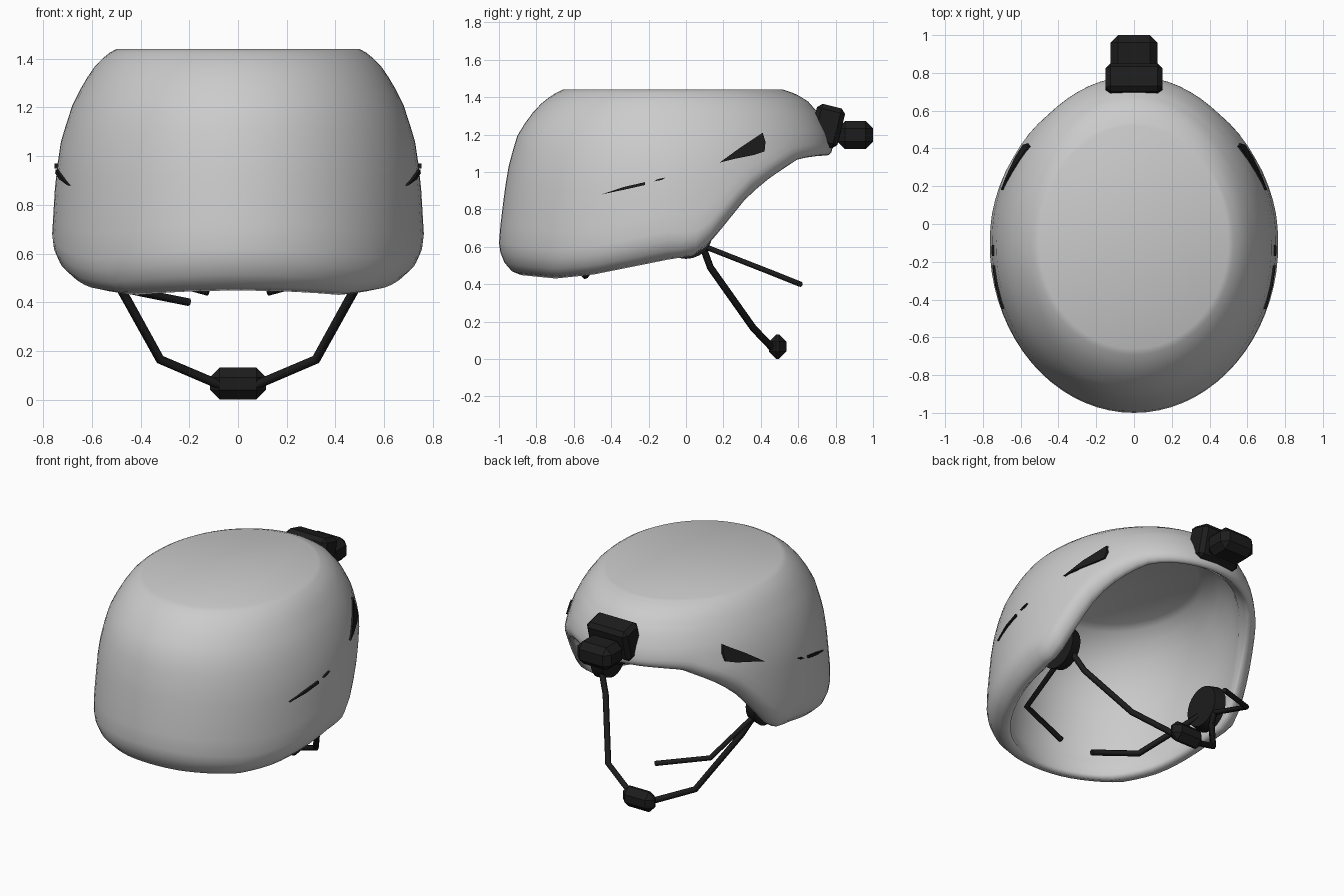
import bpy, bmesh
from math import sin, cos, pi, sqrt, radians

if "Cube" in bpy.data.objects:
    bpy.data.objects.remove(bpy.data.objects["Cube"])

CY = -0.1      # centre of the shell ellipse
N = 72         # segments around the shell
TOP = 1.44

# height, half width, reach towards +y, reach towards -y
PROFILE = [(0.40, .765, .90, .90), (0.65, .765, .90, .90), (0.9, .75, .90, .87),
           (1.05, .73, .90, .845), (1.2, .685, .87, .80), (1.3, .635, .82, .735),
           (1.38, .58, .75, .66), (1.42, .535, .68, .60), (1.44, .50, .62, .56)]
# lower edge of the shell: y, z
EDGE = [(-1, .47), (-.9, .45), (-.7, .43), (-.5, .45), (-.1, .53), (.05, .555), (.12, .61),
        (.33, .87), (.45, .97), (.6, 1.07), (.7, 1.085), (.8, 1.09)]

black = bpy.data.materials.new("black")
black.diffuse_color = (0.012, 0.012, 0.012, 1)
black.use_nodes = True
black.node_tree.nodes["Principled BSDF"].inputs["Base Color"].default_value = black.diffuse_color


def lerp_table(table, k):
    if k <= table[0][0]:
        return table[0][1:]
    for a, b in zip(table, table[1:]):
        if k <= b[0]:
            t = (k - a[0]) / (b[0] - a[0])
            return tuple(p + (q - p) * t for p, q in zip(a[1:], b[1:]))
    return table[-1][1:]


def point(ang, z, inset=0.0):
    rx, rf, rb = lerp_table(PROFILE, z)
    ry = rf if sin(ang) > 0 else rb
    return (rx - inset) * cos(ang), CY + (ry - inset) * sin(ang)


def edge_z(ang, inset=0.0):
    z = 0.6
    for _ in range(30):
        z = 0.5 * z + 0.5 * lerp_table(EDGE, point(ang, z, inset)[1])[0]
    return z


def finish(name, bm, mat=None, angle=50):
    bmesh.ops.recalc_face_normals(bm, faces=bm.faces)
    me = bpy.data.meshes.new(name)
    bm.to_mesh(me)
    bm.free()
    ob = bpy.data.objects.new(name, me)
    bpy.context.collection.objects.link(ob)
    if mat:
        me.materials.append(mat)
    bpy.ops.object.select_all(action='DESELECT')
    ob.select_set(True)
    bpy.context.view_layer.objects.active = ob
    bpy.ops.object.shade_smooth_by_angle(angle=radians(angle))
    return ob


# Shell: each column runs up the inside, round the rim, and up the outside
def shell_column(ang):
    front = max(0.0, sin(ang))
    s = 1 - 0.65 * front ** 0.7
    col = []
    INNER_TOP = TOP - 0.09
    z0 = edge_z(ang, .13 * s) + .06 * s
    for t in (1, .97, .9, .8, .65, .5, .35, .2, .1):
        z = z0 + (INNER_TOP - z0) * t
        x, y = point(ang, min(z + .09 * t, TOP), .10)
        col.append((x, y, z))
    for inset, lift in ((.145, .025), (.12, 0), (.07, .012), (.03, .05), (.008, .10), (0, .15)):
        zb = edge_z(ang, inset * s) + lift * s
        x, y = point(ang, zb, inset * s)
        col.append((x, y, zb))
    z0 = col[-1][2]
    for t in (.12, .25, .38, .5, .6, .7, .78, .85, .91, .95, .98, 1):
        z = z0 + (TOP - z0) * t
        x, y = point(ang, z)
        col.append((x, y, z))
    return col


bm = bmesh.new()
cols = [[bm.verts.new(p) for p in shell_column(2 * pi * i / N)] for i in range(N)]
for i in range(N):
    a, b = cols[i], cols[(i + 1) % N]
    for j in range(len(a) - 1):
        bm.faces.new((a[j], b[j], b[j + 1], a[j + 1]))
for k in (0, -1):
    bm.faces.new([c[k] for c in cols])
finish("helmet_shell", bm, None, 70)


# Chamfered blocks: lamp, lamp mount, chin buckle
def block(name, loc, size, chamfer, tilt=0, segments=2):
    bm = bmesh.new()
    bmesh.ops.create_cube(bm, size=1)
    bmesh.ops.scale(bm, vec=size, verts=bm.verts)
    bmesh.ops.bevel(bm, geom=bm.edges[:], offset=chamfer, segments=segments,
                    profile=0.5, affect='EDGES')
    ob = finish(name, bm, black, 35)
    ob.location = loc
    ob.rotation_euler.x = radians(tilt)
    return ob


block("lamp_mount", (0, .755, 1.245), (.30, .155, .22), .025, -14, 1)
block("lamp_body", (0, .905, 1.197), (.25, .19, .15), .04, 0, 1)
block("chin_buckle", (0, .49, .066), (.23, .095, .132), .04, 0, 1)


# Straps
def strap(name, pts, radius=.019):
    cu = bpy.data.curves.new(name, 'CURVE')
    cu.dimensions = '3D'
    cu.bevel_depth = radius
    cu.bevel_resolution = 1
    cu.use_fill_caps = True
    sp = cu.splines.new('POLY')
    sp.points.add(len(pts) - 1)
    for p, co in zip(sp.points, pts):
        p.co = (*co, 1)
    cu.materials.append(black)
    bpy.context.collection.objects.link(bpy.data.objects.new(name, cu))


# Raised trim plate that follows the shell side; outline in (y, z)
def trim(name, side, outline):
    def x_at(y, z):
        rx, rf, rb = lerp_table(PROFILE, z)
        r = rf if y > CY else rb
        return rx * sqrt(1 - ((y - CY) / r) ** 2)
    bm = bmesh.new()
    outer, inner = [[bm.verts.new((side * (x_at(y, z) + d), y, z)) for y, z in outline]
                    for d in (.012, -.03)]
    bm.faces.new(outer)
    bm.faces.new(inner)
    n = len(outline)
    for i in range(n):
        j = (i + 1) % n
        bm.faces.new((outer[i], outer[j], inner[j], inner[i]))
    finish(name, bm, black, 30)


for side, tag in ((1, "right"), (-1, "left")):
    strap("chin_strap_" + tag, [(side * x, y, z) for x, y, z in
          ((.60, .05, .70), (.555, .09, .60), (.50, .13, .49), (.32, .36, .165), (.05, .47, .05))])
    strap("nape_strap_" + tag, [(side * x, y, z) for x, y, z in
          ((.55, 0, .64), (.44, -.48, .53), (.12, -.54, .445))])
    trim("side_trim_" + tag, side,
         [(.18, 1.05), (.26, 1.07), (.36, 1.09), (.42, 1.11), (.425, 1.16), (.41, 1.21), (.29, 1.13)])
    trim("rear_trim_" + tag, side,
         [(-.45, .88), (-.33, .905), (-.22, .93), (-.22, .945), (-.33, .92)])
    trim("rear_trim_tip_" + tag, side, [(-.17, .95), (-.13, .957), (-.11, .97), (-.15, .962)])

    # Ear pad
    bm = bmesh.new()
    bmesh.ops.create_cone(bm, cap_ends=True, segments=24, radius1=.145, radius2=.13, depth=.07)
    pad = finish("ear_pad_" + tag, bm, black, 35)
    pad.location = (side * .565, .0, .68)
    pad.rotation_euler.y = -side * pi / 2

# Loose strap end, on the left only
strap("loose_strap", [(-.555, .09, .605), (-.5, .46, .46), (-.2, .61, .40)], .016)
